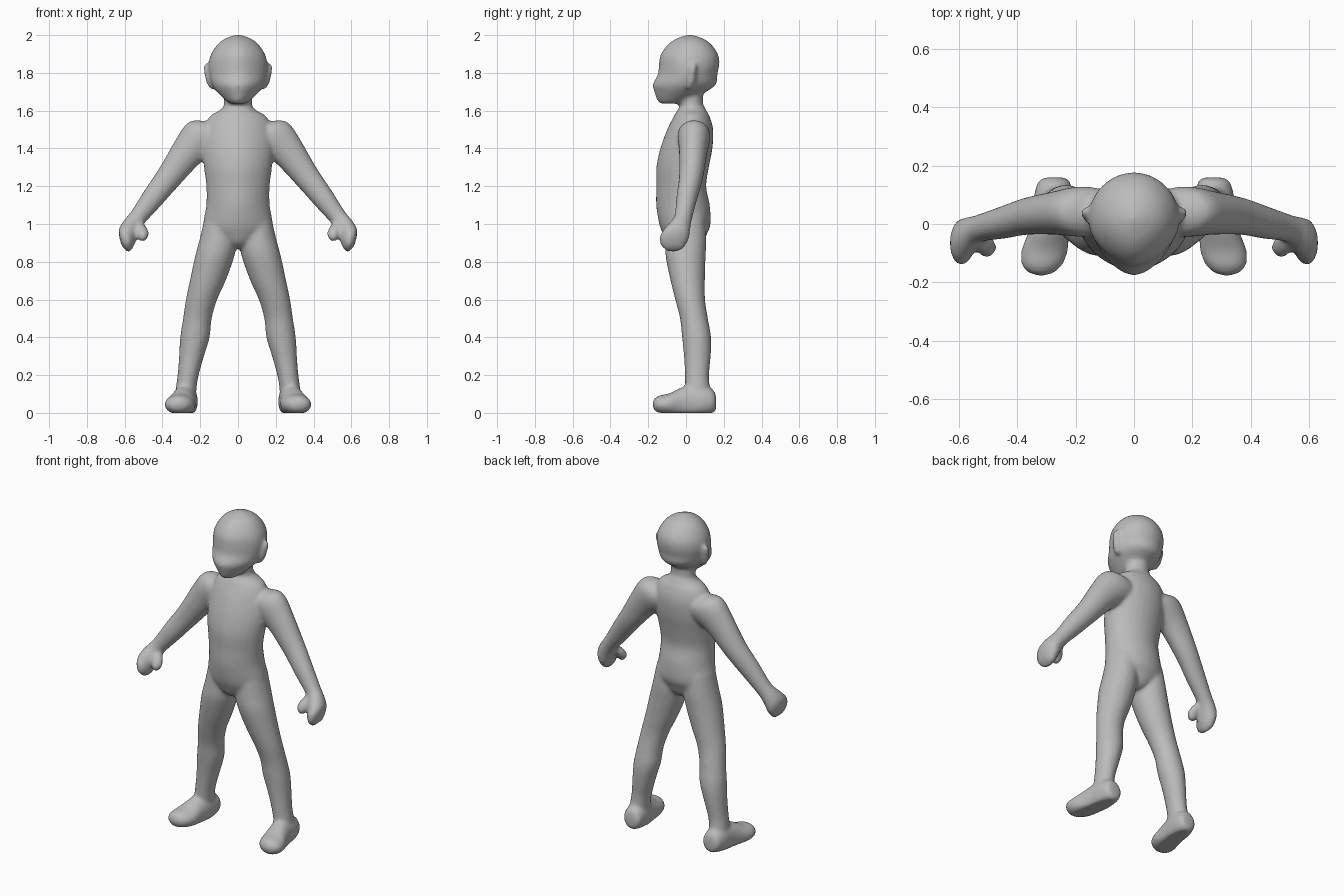
import bpy, bmesh, math
from mathutils import Vector

X, Y, Z = Vector((1, 0, 0)), Vector((0, 1, 0)), Vector((0, 0, 1))
bm = bmesh.new()


def spline(keys, steps=4):
    """Catmull-Rom interpolation of the key sections."""
    out = []
    for i in range(len(keys) - 1):
        p0, p1 = keys[max(i - 1, 0)], keys[i]
        p2, p3 = keys[i + 1], keys[min(i + 2, len(keys) - 1)]
        for s in range(steps):
            t = s / steps
            out.append([0.5 * (2 * b + (c - a) * t + (2 * a - 5 * b + 4 * c - d) * t * t
                               + (3 * b - a - 3 * c + d) * t ** 3)
                        for a, b, c, d in zip(p0, p1, p2, p3)])
    return out + [list(keys[-1])]


def loft(keys, u=X, v=Y, side=1, point=0.0, floor=None, n=28):
    """Closed tube through elliptical sections (x, y, z, radius_u, radius_v)."""
    rings = []
    for x, y, z, ru, rv in spline(keys):
        ring = []
        for i in range(n):
            a = 2 * math.pi * i / n
            c, s = math.cos(a), math.sin(a)
            narrow = 1 - point * s * s if s < 0 else 1   # tapers the front half
            p = Vector((x, y, z)) + u * (ru * c * narrow) + v * (rv * s)
            if floor is not None:
                p.z = max(p.z, floor)
            ring.append(bm.verts.new((p.x * side, p.y, p.z)))
        rings.append(ring)
    faces = [bm.faces.new(rings[0]), bm.faces.new(rings[-1][::-1])]
    for a, b in zip(rings, rings[1:]):
        for i in range(n):
            j = (i + 1) % n
            faces.append(bm.faces.new((a[j], a[i], b[i], b[j])))
    bmesh.ops.recalc_face_normals(bm, faces=faces)


# Torso
loft([(0, .035, 1.62, .075, .065), (0, .03, 1.60, .10, .078), (0, .03, 1.57, .15, .095),
      (0, .022, 1.5, .18, .122), (0, .002, 1.4, .19, .138), (0, -.018, 1.3, .18, .139),
      (0, -.025, 1.2, .168, .132), (0, -.016, 1.1, .168, .142), (0, -.006, 1.0, .185, .136),
      (0, -.006, .95, .17, .118), (0, -.005, .9, .09, .095), (0, 0, .87, .03, .06)], point=.18)

# Neck
loft([(0, .025, 1.56, .09, .07), (0, .028, 1.63, .075, .062), (0, .028, 1.74, .075, .062)])

# Head, from chin to crown
loft([(0, -.085, 1.637, .035, .045), (0, -.065, 1.65, .06, .085), (0, -.03, 1.70, .112, .138),
      (0, -.008, 1.74, .14, .168), (0, .008, 1.79, .153, .158), (0, .016, 1.84, .157, .160),
      (0, .018, 1.89, .147, .155), (0, .019, 1.94, .118, .125), (0, .02, 1.975, .08, .083),
      (0, .02, 1.995, .035, .035), (0, .02, 2.002, .008, .008)], point=.22)

ARM = Vector((.71, 0, .71))
for side in (1, -1):
    # Ear
    loft([(.135, .02, 1.715, .012, .015), (.15, .025, 1.75, .018, .022),
          (.157, .032, 1.80, .022, .024), (.166, .04, 1.835, .018, .016),
          (.174, .045, 1.85, .006, .006)], side=side, n=14)
    # Arm and fist
    loft([(.08, .04, 1.48, .08, .07), (.15, .042, 1.475, .105, .085),
          (.20, .042, 1.45, .108, .085), (.265, .038, 1.385, .09, .075),
          (.365, .027, 1.25, .07, .064), (.45, .005, 1.14, .06, .056),
          (.53, -.015, 1.035, .048, .048), (.565, -.038, .985, .052, .062),
          (.588, -.06, .935, .058, .078), (.596, -.068, .895, .045, .068),
          (.598, -.066, .865, .022, .04)], u=ARM, side=side)
    # Thumb
    loft([(.545, -.025, 1.02, .025, .025), (.52, -.055, .99, .032, .032),
          (.505, -.08, .95, .034, .032), (.505, -.088, .918, .022, .022),
          (.505, -.088, .908, .008, .008)], side=side, n=16)
    # Leg
    loft([(.095, 0, 1.04, .08, .10), (.105, 0, .92, .098, .108), (.123, -.002, .83, .104, .106),
          (.16, .009, .7, .095, .091), (.193, .022, .6, .083, .079), (.215, .042, .5, .076, .074),
          (.228, .056, .4, .078, .077), (.246, .06, .3, .066, .071), (.264, .058, .2, .056, .064),
          (.273, .06, .14, .055, .065), (.28, .065, .06, .055, .065)], side=side)
    # Foot, from heel to toe
    loft([(.272, .16, .05, .03, .03), (.274, .145, .06, .055, .062), (.278, .09, .06, .066, .085),
          (.283, .03, .055, .066, .095), (.293, -.03, .05, .07, .082), (.306, -.09, .045, .08, .058),
          (.315, -.14, .045, .07, .048), (.318, -.168, .045, .042, .03),
          (.318, -.176, .045, .015, .012)], v=Z, side=side, floor=0)

mesh = bpy.data.meshes.new("body")
bm.to_mesh(mesh)
bm.free()
body = bpy.data.objects.new("body", mesh)
bpy.context.collection.objects.link(body)

# Skin colour
grey = bpy.data.materials.new("plain grey")
grey.diffuse_color = (.5, .5, .5, 1)
mesh.materials.append(grey)

# Fuse the parts into one soft skin
fuse = body.modifiers.new("fuse", 'REMESH')
fuse.mode = 'VOXEL'
fuse.voxel_size = .011
fuse.use_smooth_shade = True
soft = body.modifiers.new("soften", 'SMOOTH')
soft.factor = .5
soft.iterations = 6
